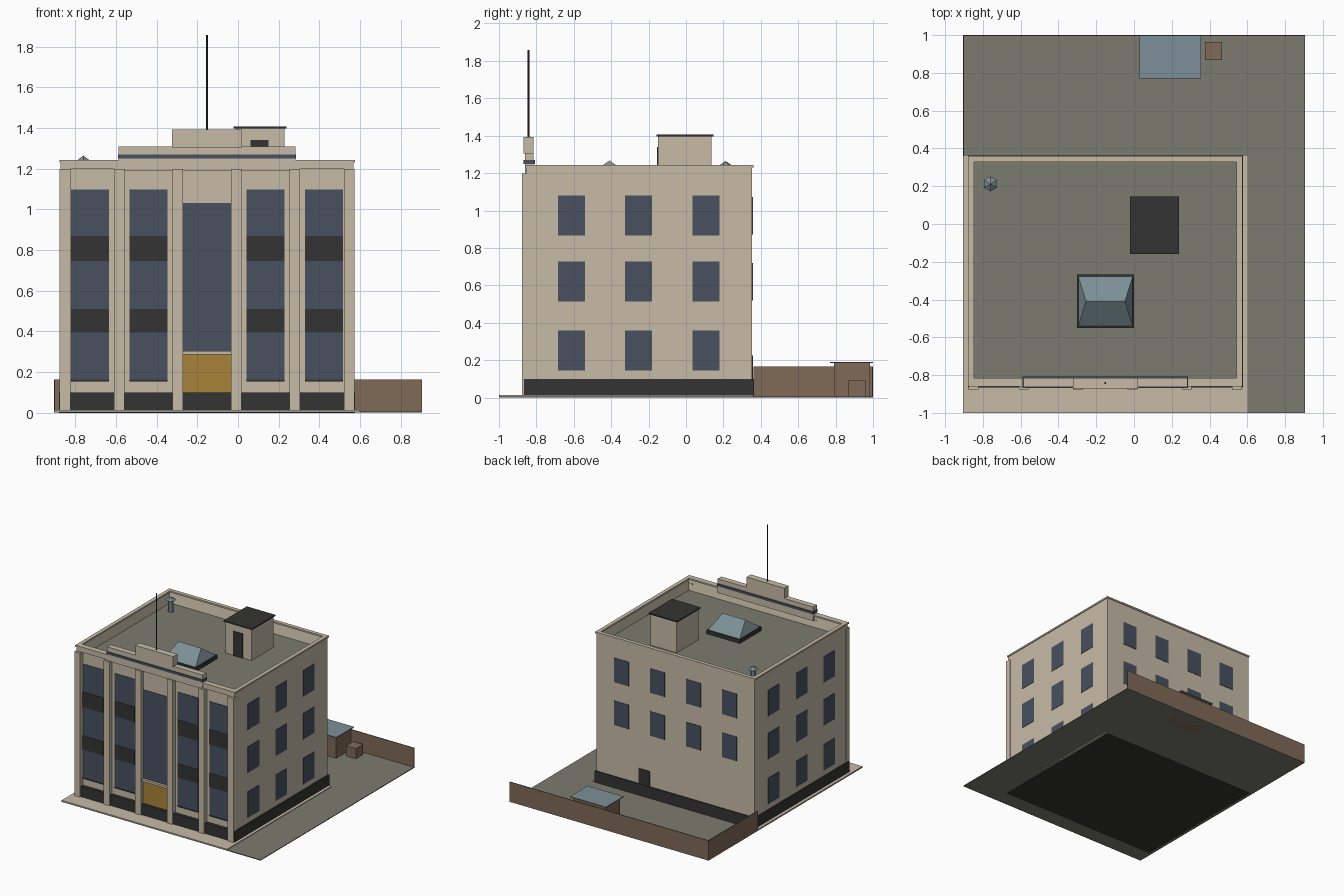
import bpy, bmesh, math
from mathutils import Matrix

if "Cube" in bpy.data.objects:
    bpy.data.objects.remove(bpy.data.objects["Cube"])


def mat(name, r, g, b):
    lin = lambda c: ((c / 255 + 0.055) / 1.055) ** 2.4 if c > 10 else c / 255 / 12.92
    m = bpy.data.materials.new(name)
    m.diffuse_color = (lin(r), lin(g), lin(b), 1)
    m.use_nodes = True
    m.node_tree.nodes["Principled BSDF"].inputs["Base Color"].default_value = m.diffuse_color
    return m


STONE = mat("beige_stone", 198, 187, 167)
GLASS = mat("dark_blue_glass", 72, 81, 96)
ROOF = mat("grey_asphalt", 123, 123, 112)
DARK = mat("charcoal", 52, 52, 51)
DOOR = mat("ochre_door", 168, 130, 58)
BROWN = mat("brown_wood", 128, 106, 87)
STEEL = mat("blue_grey_metal", 124, 144, 151)


def finish(name, bm, *mats):
    bmesh.ops.recalc_face_normals(bm, faces=bm.faces)
    me = bpy.data.meshes.new(name)
    bm.to_mesh(me)
    bm.free()
    for m in mats:
        me.materials.append(m)
    ob = bpy.data.objects.new(name, me)
    bpy.context.collection.objects.link(ob)
    return ob


def add_box(bm, x0, x1, y0, y1, z0, z1):
    m = Matrix.Translation(((x0 + x1) / 2, (y0 + y1) / 2, (z0 + z1) / 2))
    m = m @ Matrix.Diagonal((x1 - x0, y1 - y0, z1 - z0, 1))
    return bmesh.ops.create_cube(bm, size=1, matrix=m)["verts"]


def boxes(name, material, *dims):
    bm = bmesh.new()
    for d in dims:
        add_box(bm, *d)
    return finish(name, bm, material)


def add_cone(bm, x, y, z0, z1, r0, r1, n):
    bmesh.ops.create_cone(bm, cap_ends=True, segments=n, radius1=r0, radius2=r1, depth=z1 - z0,
                          matrix=Matrix.Translation((x, y, (z0 + z1) / 2)))


CX = -0.152                       # building centre line
XL, XR = CX - 0.72, CX + 0.72     # side walls
YF, YB = -0.84, 0.354             # front and back walls
ROOF_Z, TOP = 1.14, 1.235
PITCH = 0.2875                    # bay spacing

# Site
boxes("yard", ROOF, (-0.905, 0.905, -1, 1, 0.001, 0.007))
boxes("pavement", STONE, (-0.905, 0.6, -1, 0.36, 0.001, 0.013))
boxes("yard_wall", BROWN, (-0.905, 0.905, 0.994, 1, 0.001, 0.165),
      (-0.905, -0.899, 0.36, 1, 0.001, 0.165))
boxes("shed", BROWN, (0.045, 0.34, 0.79, 0.985, 0.001, 0.185))
boxes("shed_roof", STEEL, (0.03, 0.355, 0.77, 0.999, 0.184, 0.191))
boxes("crate", BROWN, (0.375, 0.465, 0.868, 0.963, 0.001, 0.09))

# Main block with sunken roof
bm = bmesh.new()
add_box(bm, XL, XR, YF, YB, 0.02, TOP)
bm.normal_update()
top = max(bm.faces, key=lambda f: f.calc_center_median().z)
bmesh.ops.inset_region(bm, faces=[top], thickness=0.027)
for v in top.verts:
    v.co.z = ROOF_Z
top.material_index = 1
finish("main_block", bm, STONE, ROOF)

boxes("plinth", DARK, (XL - 0.008, XR + 0.008, -0.866, 0.363, 0, 0.1))
boxes("front_fascia", STONE, (XL, XR, -0.856, YF, 1.197, TOP))
boxes("coping", STONE,
      (XL - 0.006, XR + 0.006, -0.861, YF + 0.025, 1.23, 1.243),
      (XL - 0.006, XR + 0.006, YB - 0.025, YB + 0.006, 1.23, 1.243),
      (XL - 0.006, XL + 0.025, YF, YB, 1.23, 1.243),
      (XR - 0.025, XR + 0.006, YF, YB, 1.23, 1.243))

# Front pilasters
boxes("pilasters", STONE, *[(CX + s * o - 0.026, CX + s * o + 0.026, -0.876, YF + 0.01, 0.005, 1.197)
                            for o in (PITCH / 2, PITCH * 1.5, 0.698) for s in (-1, 1)])

# Front bays: tall glass strips with spandrels and sills
bays = [CX + s * PITCH * k for s in (-1, 1) for k in (1, 2)]
strip = lambda y, z0, z1: [(x - 0.093, x + 0.093, y, YF + 0.001, z0, z1) for x in bays]
boxes("front_windows", GLASS, *strip(YF - 0.004, 0.16, 1.097))
boxes("front_spandrels", DARK, *strip(YF - 0.007, 0.395, 0.51), *strip(YF - 0.007, 0.745, 0.87))
boxes("front_sills", DARK, *strip(YF - 0.008, 0.155, 0.163))
boxes("centre_window", GLASS, (CX - 0.119, CX + 0.119, YF - 0.004, YF + 0.001, 0.3, 1.032))
boxes("entrance_door", DOOR, (CX - 0.119, CX + 0.119, YF - 0.006, YF + 0.001, 0.1, 0.288))
boxes("entrance_canopy", STONE, (CX - 0.119, CX + 0.119, YF - 0.025, YF + 0.001, 0.287, 0.305))

# Side and back windows
rows = (0.251, 0.62, 0.973)
boxes("side_windows", GLASS, *[(x - 0.003, x + 0.003, y - 0.073, y + 0.073, z - 0.107, z + 0.107)
                               for x in (XL, XR) for y in (-0.612, -0.254, 0.107) for z in rows])
boxes("back_windows", GLASS, *[(CX + o - 0.067, CX + o + 0.067, YB - 0.003, YB + 0.003, z - 0.1, z + 0.1)
                               for o in (-0.491, -0.164, 0.164, 0.491) for z in rows[1:]])
boxes("back_door", DARK, (0.08, 0.18, YB - 0.003, YB + 0.005, 0.05, 0.225))

# Stepped pediment with band and mast
boxes("pediment", STONE, (CX - 0.434, CX + 0.434, -0.862, -0.815, 1.192, 1.308),
      (CX - 0.172, CX + 0.172, -0.87, -0.815, 1.305, 1.392))
boxes("pediment_band", GLASS, (CX - 0.438, CX + 0.438, -0.869, -0.808, 1.25, 1.27))
bm = bmesh.new()
add_cone(bm, CX, -0.842, 1.38, 1.857, 0.0055, 0.0055, 8)
finish("mast", bm, DARK)

# Roof hut
boxes("roof_hut", STONE, (-0.01, 0.228, -0.15, 0.135, ROOF_Z - 0.01, 1.397))
boxes("hut_roof", DARK, (-0.022, 0.238, -0.158, 0.146, 1.396, 1.406))
boxes("hut_door", DARK, (0.062, 0.15, -0.156, -0.149, ROOF_Z, 1.34))

# Skylight: curb and hipped glass
boxes("skylight_curb", DARK, (-0.302, 0, -0.55, -0.268, ROOF_Z - 0.01, 1.172))
bm = bmesh.new()
for v in add_box(bm, -0.296, -0.006, -0.544, -0.274, 1.17, 1.268):
    if v.co.z > 1.2:
        v.co.y = -0.409
        v.co.x = -0.151 + math.copysign(0.103, v.co.x + 0.151)
bmesh.ops.remove_doubles(bm, verts=bm.verts, dist=0.0005)
finish("skylight_glass", bm, STEEL)

# Roof vent
bm = bmesh.new()
add_cone(bm, -0.76, 0.212, ROOF_Z - 0.01, 1.24, 0.02, 0.02, 6)
add_cone(bm, -0.76, 0.212, 1.238, 1.264, 0.04, 0, 6)
finish("roof_vent", bm, STEEL)
